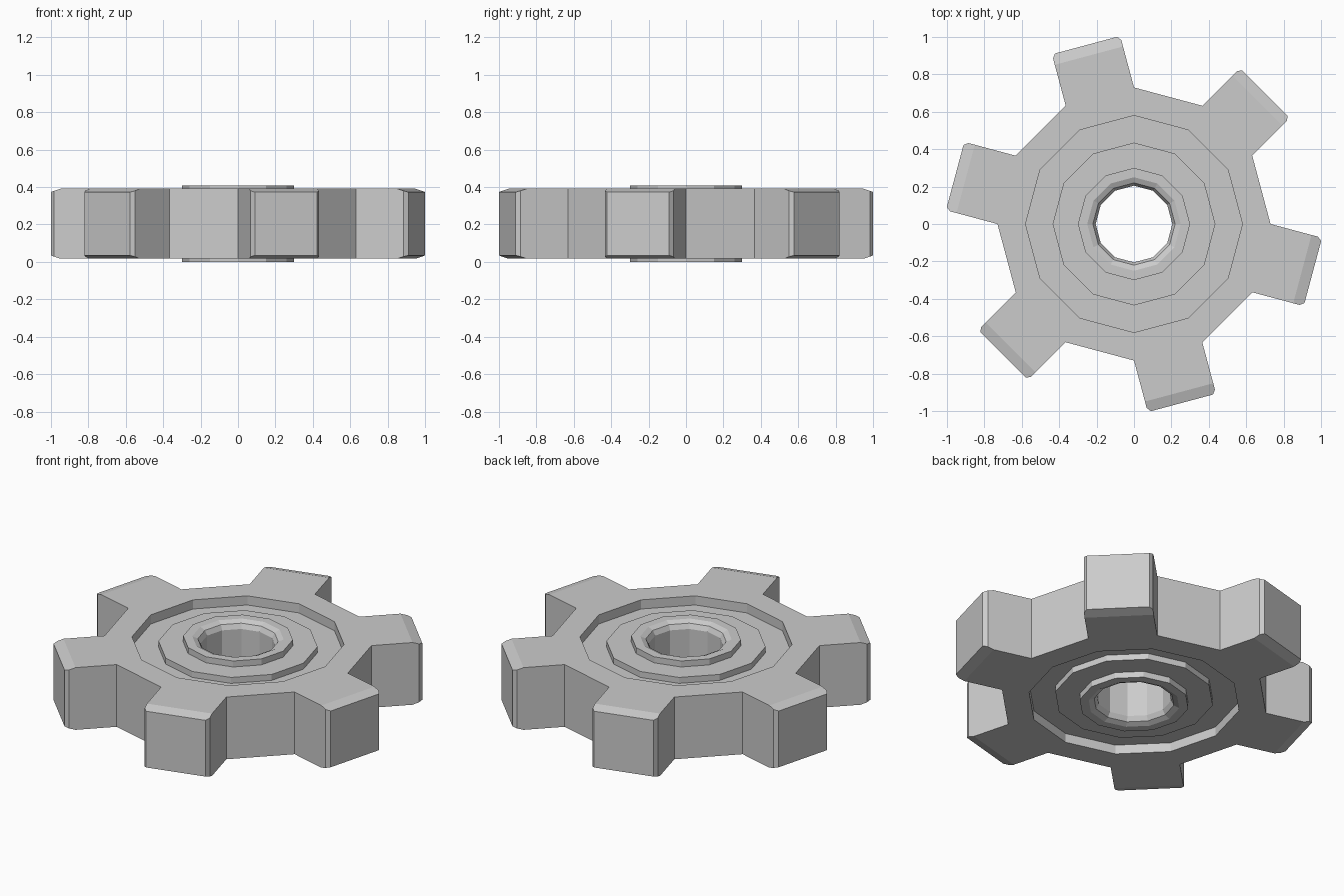
import bpy, bmesh
from math import sin, cos, pi, radians

if "Cube" in bpy.data.objects:
    bpy.data.objects.remove(bpy.data.objects["Cube"])

N = 12                # sides of the wheel
MID = 0.204           # mid-height of the gear
ROOT = 0.73           # radius at the root of the teeth
TOP = 0.187           # half thickness of the toothed rim

# Upper half profile (radius, height above the middle), rim to bore
half = [(ROOT, TOP), (0.58, TOP), (0.58, 0.132), (0.435, 0.132), (0.435, 0.168),
        (0.30, 0.168), (0.30, 0.204), (0.25, 0.204), (0.22, 0.19), (0.205, 0.162)]
profile = half + [(r, -h) for r, h in reversed(half)]

bm = bmesh.new()


def vert(r, t, h, a):
    """Vertex at radial distance r, sideways offset t, height h, direction a."""
    return bm.verts.new((r * cos(a) - t * sin(a), r * sin(a) + t * cos(a), MID + h))


# Wheel body: recessed web, stepped hub and chamfered bore
cols = [[vert(r, 0, h, 2 * pi * k / N) for r, h in profile] for k in range(N)]
for k in range(N):
    c, d = cols[k], cols[(k + 1) % N]
    for i in range(len(profile) - 1):
        bm.faces.new((c[i], d[i], d[i + 1], c[i + 1]))

    # Plain root wall between teeth
    if k % 2 == 0:
        bm.faces.new((c[0], c[-1], d[-1], d[0]))
        continue

    # Tooth with chamfered tip on every other side
    a = 2 * pi * (k + 0.5) / N
    w = ROOT * sin(radians(15))
    tip = [(0.932, w, TOP), (0.967, w, TOP - 0.011), (0.99, w - 0.017, TOP - 0.018)]
    # rows[side][level] = root, shoulder, side chamfer, tip
    rows = {(s, u): [col[0 if u > 0 else -1]] + [vert(r, s * t, u * h, a) for r, t, h in tip]
            for s, col in ((-1, c), (1, d)) for u in (1, -1)}
    for u in (1, -1):
        p, q = rows[-1, u], rows[1, u]
        bm.faces.new((p[0], q[0], q[1], p[1]))
        bm.faces.new((p[1], q[1], q[2], q[3], p[3], p[2]))
    for s in (-1, 1):
        p, q = rows[s, 1], rows[s, -1]
        bm.faces.new((p[0], p[1], p[2], q[2], q[1], q[0]))
        bm.faces.new((p[2], p[3], q[3], q[2]))
    bm.faces.new((rows[-1, 1][3], rows[1, 1][3], rows[1, -1][3], rows[-1, -1][3]))

bmesh.ops.recalc_face_normals(bm, faces=bm.faces[:])
mesh = bpy.data.meshes.new("gear_wheel")
bm.to_mesh(mesh)
bm.free()
bpy.context.collection.objects.link(bpy.data.objects.new("gear_wheel", mesh))
